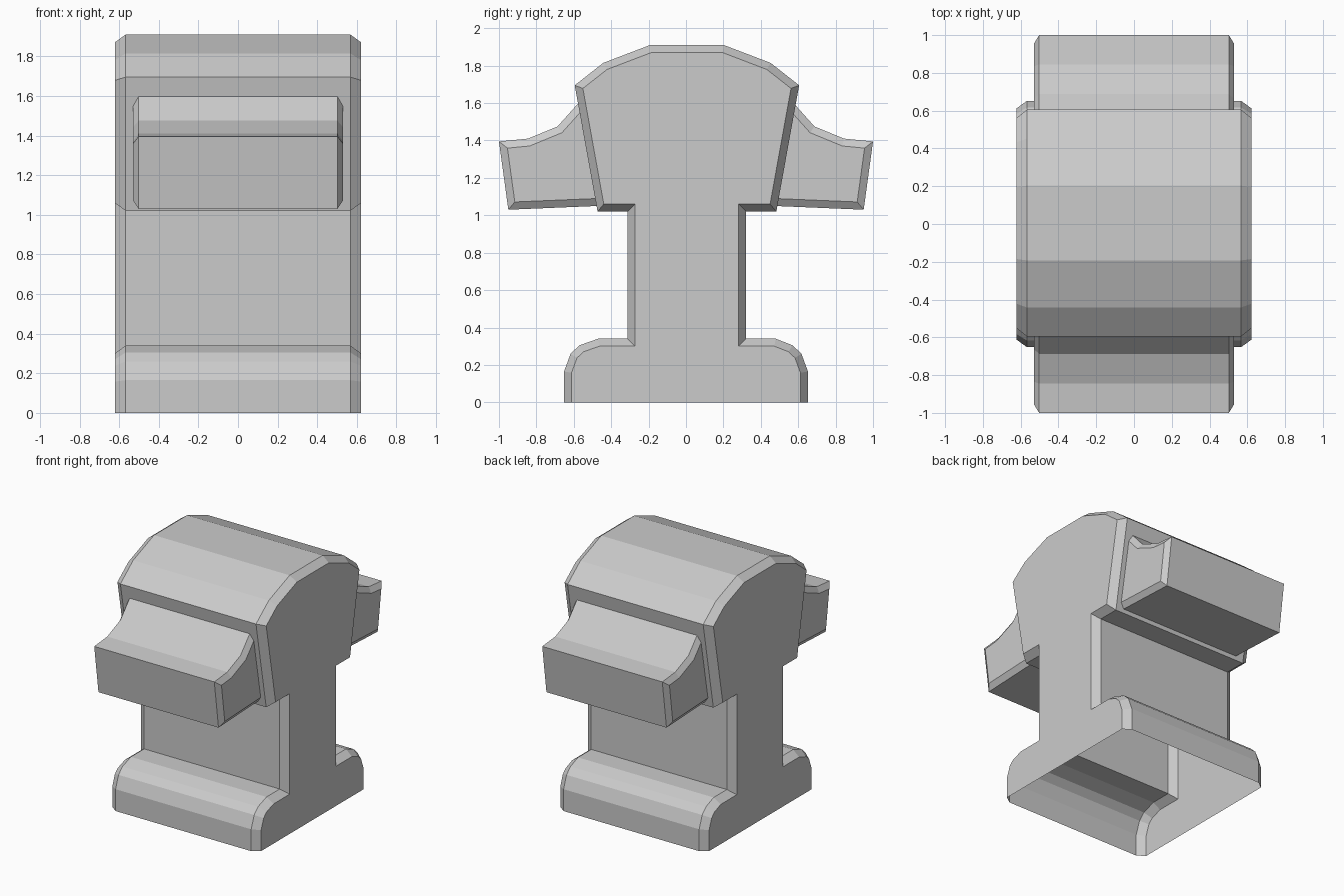
import bpy
import bmesh
from mathutils import Vector

cube = bpy.data.objects.get("Cube")
if cube:
    bpy.data.objects.remove(cube, do_unlink=True)

# Single plain grey finish
grey = bpy.data.materials.new("light_grey")
grey.use_nodes = True
GREY = (0.6, 0.6, 0.6, 1.0)
grey.diffuse_color = GREY
grey.node_tree.nodes["Principled BSDF"].inputs["Base Color"].default_value = GREY


def inset_chain(points, amount):
    """Offset an open counter-clockwise chain inwards with mitred corners."""
    result = []
    for i, p in enumerate(points):
        normals = []
        for a, b in ((i - 1, i), (i, i + 1)):
            if a >= 0 and b < len(points):
                d = (points[b] - points[a]).normalized()
                normals.append(Vector((-d.y, d.x)))
        miter = sum(normals, Vector((0, 0))).normalized()
        result.append(p + miter * (amount / miter.dot(normals[0])))
    return result


def chamfered_extrusion(name, profile, half_inner, half_outer, inset):
    """Extrude a (y, z) profile along x, with chamfered rims at both sides."""
    outer = [Vector(p) for p in profile]
    inner = inset_chain(outer, inset)
    bm = bmesh.new()
    rings = []
    for x, chain in ((-half_outer, inner), (-half_inner, outer),
                     (half_inner, outer), (half_outer, inner)):
        rings.append([bm.verts.new((x, p.x, p.y)) for p in chain])
    for r, s in zip(rings, rings[1:]):
        for j in range(len(r) - 1):
            bm.faces.new((r[j], r[j + 1], s[j + 1], s[j]))
    bm.faces.new(rings[0][::-1])
    bm.faces.new(rings[-1])
    mesh = bpy.data.meshes.new(name)
    bm.to_mesh(mesh)
    bm.free()
    mesh.materials.append(grey)
    obj = bpy.data.objects.new(name, mesh)
    bpy.context.collection.objects.link(obj)
    return obj


# Body: rounded foot, narrow column and flared domed head, open underneath
half = [(0.652, 0), (0.652, 0.165), (0.617, 0.26), (0.57, 0.305), (0.475, 0.34),
        (0.317, 0.34), (0.317, 1.02), (0.478, 1.02), (0.60, 1.695),
        (0.447, 1.815), (0.198, 1.91)]
body_profile = half + [(-y, z) for y, z in reversed(half)]
body_profile = [(y + (0.005 if z > 0.31 else 0), z) for y, z in body_profile]
chamfered_extrusion("body", body_profile, 0.567, 0.622, 0.04)

# Arms: flared blocks with a concave top, rooted inside the head
arm_profile = [(0.40, 1.053), (0.95, 1.03), (1.0, 1.395), (0.845, 1.41),
               (0.687, 1.475), (0.575, 1.60), (0.51, 1.69)]
for name, turn in (("back_arm", 0), ("front_arm", 3.14159265)):
    arm = chamfered_extrusion(name, arm_profile, 0.502, 0.53, 0.04)
    arm.rotation_euler.z = turn
